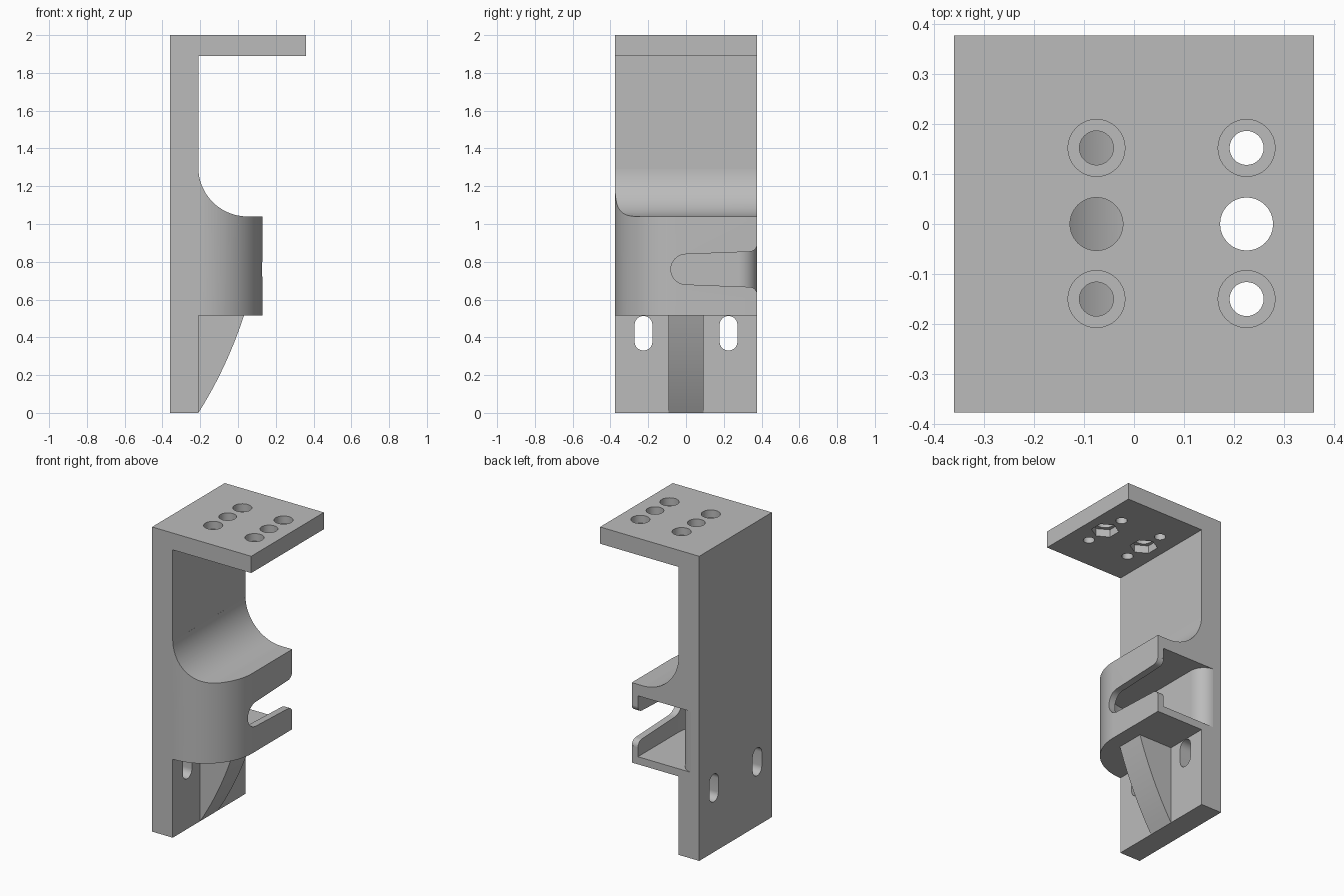
import bpy, bmesh, math
from mathutils import Vector

cube = bpy.data.objects.get("Cube")
if cube:
    bpy.data.objects.remove(cube, do_unlink=True)

gray = bpy.data.materials.new("light_gray")
gray.use_nodes = True
gray.diffuse_color = (0.5, 0.5, 0.5, 1)
gray.node_tree.nodes["Principled BSDF"].inputs["Base Color"].default_value = (0.5, 0.5, 0.5, 1)


def arc(cx, cy, r, start, end, steps=24):
    """Points on an arc, angles in degrees."""
    angles = [math.radians(start + (end - start) * i / steps) for i in range(steps + 1)]
    return [(cx + r * math.cos(a), cy + r * math.sin(a)) for a in angles]


def prism(name, profile, axis, low, high):
    """Extrude a profile along an axis; x takes (y, z), y takes (x, z), z takes (x, y)."""
    place = {"x": lambda a, b, d: (d, a, b),
             "y": lambda a, b, d: (a, d, b),
             "z": lambda a, b, d: (a, b, d)}[axis]
    bm = bmesh.new()
    face = bm.faces.new([bm.verts.new(place(a, b, low)) for a, b in profile])
    result = bmesh.ops.extrude_face_region(bm, geom=[face])
    moved = [v for v in result["geom"] if isinstance(v, bmesh.types.BMVert)]
    bmesh.ops.translate(bm, verts=moved, vec=Vector(place(0, 0, high - low)))
    bmesh.ops.recalc_face_normals(bm, faces=bm.faces)
    mesh = bpy.data.meshes.new(name)
    bm.to_mesh(mesh)
    bm.free()
    mesh.materials.append(gray)
    obj = bpy.data.objects.new(name, mesh)
    bpy.context.collection.objects.link(obj)
    return obj


def combine(target, tool, operation):
    """Apply a boolean and discard the tool."""
    mod = target.modifiers.new("boolean", "BOOLEAN")
    mod.operation = operation
    mod.solver = "EXACT"
    mod.object = tool
    bpy.context.view_layer.objects.active = target
    bpy.ops.object.modifier_apply(modifier=mod.name)
    bpy.data.objects.remove(tool, do_unlink=True)


def cut(target, *args):
    combine(target, prism("cutter", *args), "DIFFERENCE")


W = 0.377                       # half width
BACK, INNER, OUTER = -0.36, -0.21, 0.13
SOLE, SHELF = 0.515, 1.04       # bottom and top of the cradle

# Upright plate with the top flange
bracket = prism("bracket", [(BACK, 0), (INNER, 0), (INNER, 1.89), (0.36, 1.89),
                            (0.36, 2), (BACK, 2)], "y", -W, W)

# Cradle block with one rounded corner and a sweeping fillet above it
radius = OUTER - INNER
corner_y = radius - W
cradle = prism("cradle", [(INNER - 0.05, W), (INNER - 0.05, -W)]
               + arc(INNER, corner_y, radius, -90, 0, 32) + [(OUTER, W)],
               "z", SOLE, 1.29)
cut(cradle, arc(0.05, 1.30, 0.26, 180, 270, 32) + [(0.3, SHELF), (0.3, 1.4), (INNER, 1.4)],
    "y", -0.5, 0.5)
combine(bracket, cradle, "UNION")

# Bowed support rib under the cradle
start, bow, end = Vector((INNER, 0)), Vector((-0.06, 0.235)), Vector((0.035, SOLE + 0.01))
curve = [start * (1 - t) ** 2 + bow * 2 * t * (1 - t) + end * t * t
         for t in [i / 12 for i in range(13)]]
rib = prism("rib", [(INNER - 0.05, 0.001)] + [tuple(p) for p in curve]
            + [(INNER - 0.05, SOLE + 0.01)], "y", -0.093, 0.093)
combine(bracket, rib, "UNION")

# Cavity, flaring into the plate at its open side
cavity = (arc(INNER, corner_y, 0.295, -90, 0, 32) + [(0.085, 0.5), (-0.305, 0.5)]
          + arc(INNER - 0.1, W - 0.1, 0.1, 84, 0, 16))
cut(bracket, cavity, "z", 0.565, 0.965)

# Tapered side slot with a flared mouth
upper = [(0, 0.08)] + arc(0.335, 0.135, 0.042, -90, -4, 10) + [(0.5, 0.132)]
slot = [(y, 0.76 + h) for y, h in upper] + [(y, 0.76 - h) for y, h in reversed(upper)]
slot += arc(0, 0.76, 0.08, 270, 90)[1:-1]
cut(bracket, slot, "x", 0.0, 0.3)

# Screw slots low in the plate
for y in (-0.225, 0.225):
    cut(bracket, arc(y, 0.377, 0.047, 180, 360, 16) + arc(y, 0.466, 0.047, 0, 180, 16),
        "x", -0.5, -0.15)

# Flange holes: counterbored pairs and centre holes with hexagonal nut pockets
for x in (-0.075, 0.225):
    for y in (-0.15, 0.152):
        cut(bracket, arc(x, y, 0.034, 0, 360, 32)[:-1], "z", 1.8, 2.1)
        cut(bracket, arc(x, y, 0.057, 0, 360, 32)[:-1], "z", 1.95, 2.1)
    cut(bracket, arc(x, 0, 0.053, 0, 360, 32)[:-1], "z", 1.8, 2.1)
    cut(bracket, arc(x, 0, 0.083, 30, 390, 6)[:-1], "z", 1.8, 1.94)

bpy.ops.object.select_all(action="DESELECT")
bracket.select_set(True)
bpy.context.view_layer.objects.active = bracket
bpy.ops.object.shade_smooth_by_angle(angle=math.radians(25))
